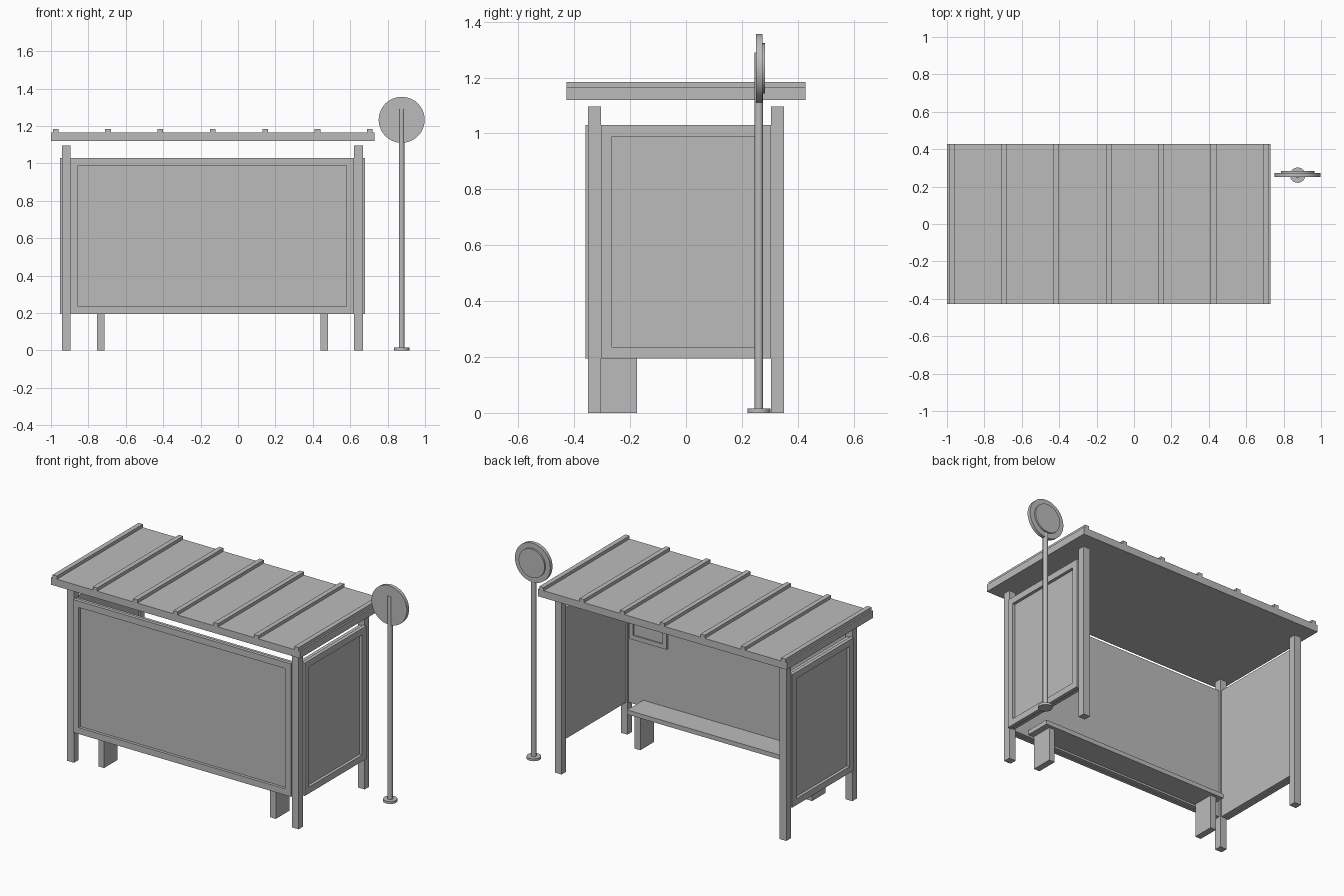
import bpy, math

old = bpy.data.objects.get("Cube")
if old:
    bpy.data.objects.remove(old, do_unlink=True)

grey = bpy.data.materials.new("plain_grey")
grey.use_nodes = True
colour = (0.5, 0.5, 0.5, 1)
grey.diffuse_color = colour
grey.node_tree.nodes["Principled BSDF"].inputs["Base Color"].default_value = colour


def box(name, x, y, z):
    """Box from its (low, high) extent on each axis."""
    spans = (x, y, z)
    bpy.ops.mesh.primitive_cube_add(size=1, location=[(a + b) / 2 for a, b in spans])
    ob = bpy.context.object
    ob.name = name
    ob.scale = [b - a for a, b in spans]
    bpy.ops.object.transform_apply(location=False, rotation=False, scale=True)
    ob.data.materials.append(grey)
    return ob


def cylinder(name, radius, depth, centre, sides, upright=True):
    rot = (0, 0, 0) if upright else (math.pi / 2, 0, 0)
    bpy.ops.mesh.primitive_cylinder_add(vertices=sides, radius=radius, depth=depth,
                                        location=centre, rotation=rot)
    ob = bpy.context.object
    ob.name = name
    ob.data.materials.append(grey)
    bpy.ops.object.shade_smooth_by_angle(angle=math.radians(40))
    return ob


MID = -0.137              # centre line of the shelter
LEFT, RIGHT = 0.62, -0.895  # inner faces of the posts
FACE = 0.305              # inner post face in y
LOW, HIGH, BAR = 0.195, 1.03, 0.04

# Roof slab with raised seams
box("roof", (-1, 0.73), (-0.427, 0.427), (1.12, 1.165))
for i in range(7):
    x = -0.975 + i * 0.28
    box(f"roof_seam_{i + 1}", (x - 0.015, x + 0.015), (-0.427, 0.427), (1.16, 1.185))

# Corner posts
for xn, x in (("left", (LEFT, 0.667)), ("right", (-0.942, RIGHT))):
    for yn, y in (("front", (-0.35, -FACE)), ("back", (FACE, 0.35))):
        box(f"{yn}_{xn}_post", x, y, (0, 1.097))


def wall(name, along, frame, sheet, swap):
    """Sheet with a four-bar frame on its outer side; swap runs it along y."""
    a, b = along

    def part(label, u, v, z):
        box(f"{name}_{label}", *((v, u) if swap else (u, v)), z)

    part("panel", along, sheet, (LOW + 0.005, HIGH - 0.005))
    part("bottom_rail", along, frame, (LOW, LOW + BAR))
    part("top_rail", along, frame, (HIGH - BAR, HIGH))
    part("frame_bar_1", (a, a + BAR), frame, (LOW + BAR, HIGH - BAR))
    part("frame_bar_2", (b - BAR, b), frame, (LOW + BAR, HIGH - BAR))


# Three walls; the back stays open
wall("front_wall", (RIGHT, LEFT), (-0.36, -0.338), (-0.342, -0.315), False)
wall("left_wall", (-FACE, FACE), (0.655, 0.678), (0.63, 0.659), True)
wall("right_wall", (-FACE, FACE), (-0.952, -0.929), (-0.933, -0.904), True)

# Bench on two slab legs
box("bench_seat", (MID - 0.655, MID + 0.655), (-0.316, -0.155), (0.212, 0.24))
for label, side in (("left", 1), ("right", -1)):
    x = MID + side * 0.597
    box(f"bench_{label}_leg", (x - 0.02, x + 0.02), (-0.31, -0.175), (0, 0.213))

# Framed notice board on the inner face of the front wall
bx, bz = (0.345, 0.605), (0.61, 0.96)
rim = 0.028
board_y = (-0.316, -0.298)
box("notice_board", bx, (-0.316, -0.306), bz)
for label, z in (("bottom", (bz[0], bz[0] + rim)), ("top", (bz[1] - rim, bz[1]))):
    box(f"notice_{label}_rim", bx, board_y, z)
for label, x in (("right", (bx[0], bx[0] + rim)), ("left", (bx[1] - rim, bx[1]))):
    box(f"notice_{label}_rim", x, board_y, (bz[0] + rim, bz[1] - rim))

# Stop sign pole with a round plate
px, py = 0.875, 0.261
cylinder("sign_base", 0.041, 0.015, (px, py, 0.0075), 24)
cylinder("sign_pole", 0.015, 1.28, (px, py, 0.65), 16)
cylinder("sign_disc", 0.123, 0.022, (px, py + 0.001, 1.233), 48, False)
cylinder("sign_inner_disc", 0.09, 0.012, (px, py + 0.016, 1.233), 48, False)
